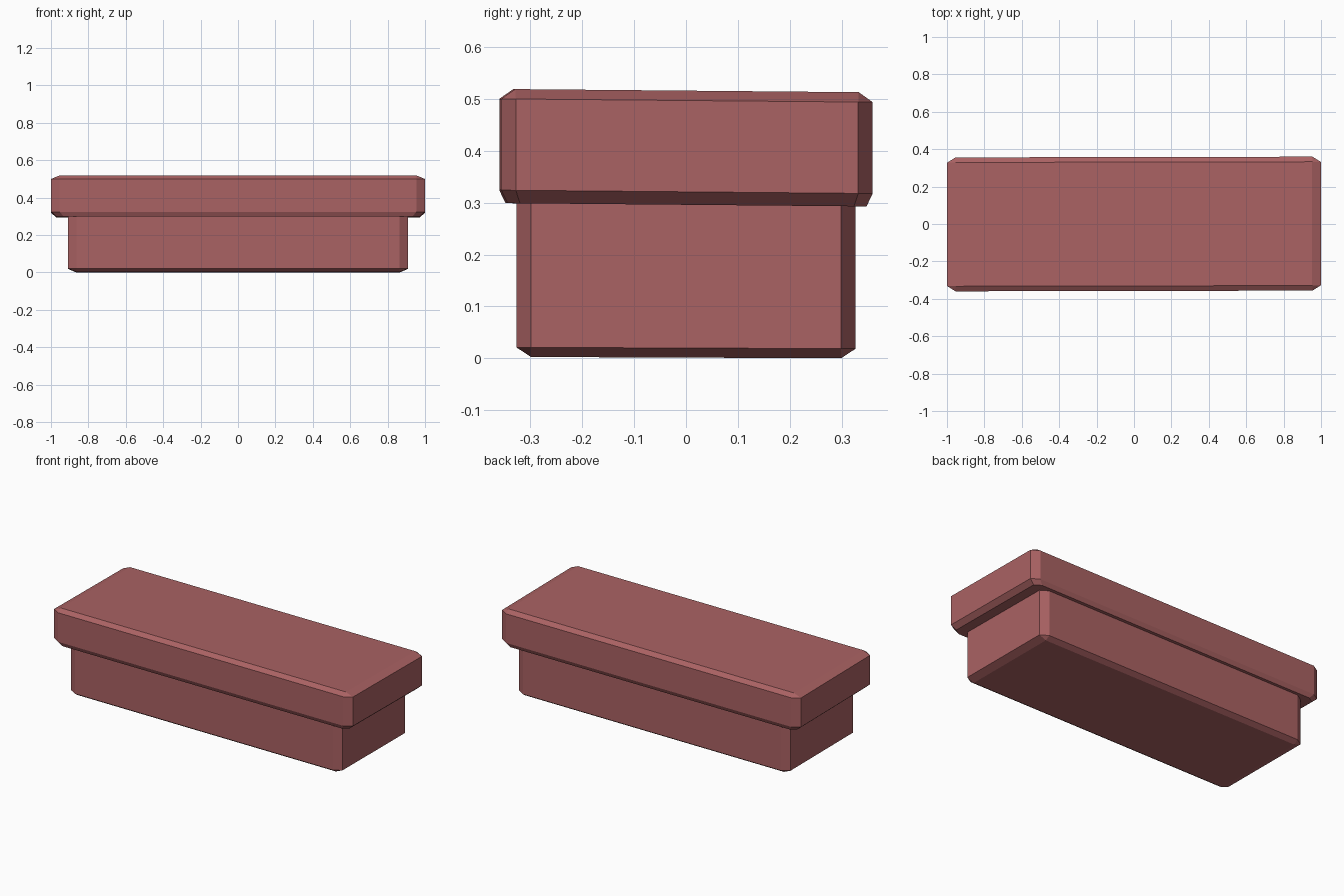
import bpy, bmesh, math

if "Cube" in bpy.data.objects:
    bpy.data.objects.remove(bpy.data.objects["Cube"])

mat = bpy.data.materials.new("dusty red")
mat.diffuse_color = (0.402, 0.122, 0.125, 1)
mat.use_nodes = True
mat.node_tree.nodes["Principled BSDF"].inputs["Base Color"].default_value = mat.diffuse_color


def ring(x, y, z, cx=0, cy=0):
    """Rectangle at height z with its corners cut by cx, cy."""
    return [p for sx in (-1, 1) for sy in (-1, 1)
            for p in ((sx * x, sy * (y - cy), z), (sx * (x - cx), sy * y, z))]


def chamfered_block(name, rings, slope, turn=0.0):
    """Convex block through the rings, leaning slightly down toward the back."""
    bm = bmesh.new()
    for r in rings:
        for x, y, z in r:
            bm.verts.new((x, y + turn * x, z - slope * y))
    bmesh.ops.remove_doubles(bm, verts=bm.verts, dist=1e-5)
    bmesh.ops.convex_hull(bm, input=bm.verts)
    bmesh.ops.dissolve_limit(bm, angle_limit=math.radians(1),
                             verts=bm.verts, edges=bm.edges)
    bmesh.ops.recalc_face_normals(bm, faces=bm.faces)
    mesh = bpy.data.meshes.new(name)
    bm.to_mesh(mesh)
    bm.free()
    mesh.materials.append(mat)
    ob = bpy.data.objects.new(name, mesh)
    bpy.context.collection.objects.link(ob)


# lower block, its top tucked inside the slab
chamfered_block("base", [
    ring(0.865, 0.299, 0.0015),
    ring(0.909, 0.327, 0.02, 0.045, 0.028),
    ring(0.909, 0.327, 0.31, 0.045, 0.028)], 0.004)

# overhanging top slab
chamfered_block("top_slab", [
    ring(0.97, 0.346, 0.296, 0.038, 0.024),
    ring(0.999, 0.358, 0.321, 0.045, 0.028),
    ring(0.999, 0.358, 0.497, 0.045, 0.028),
    ring(0.953, 0.331, 0.516)], 0.009, 0.002)
